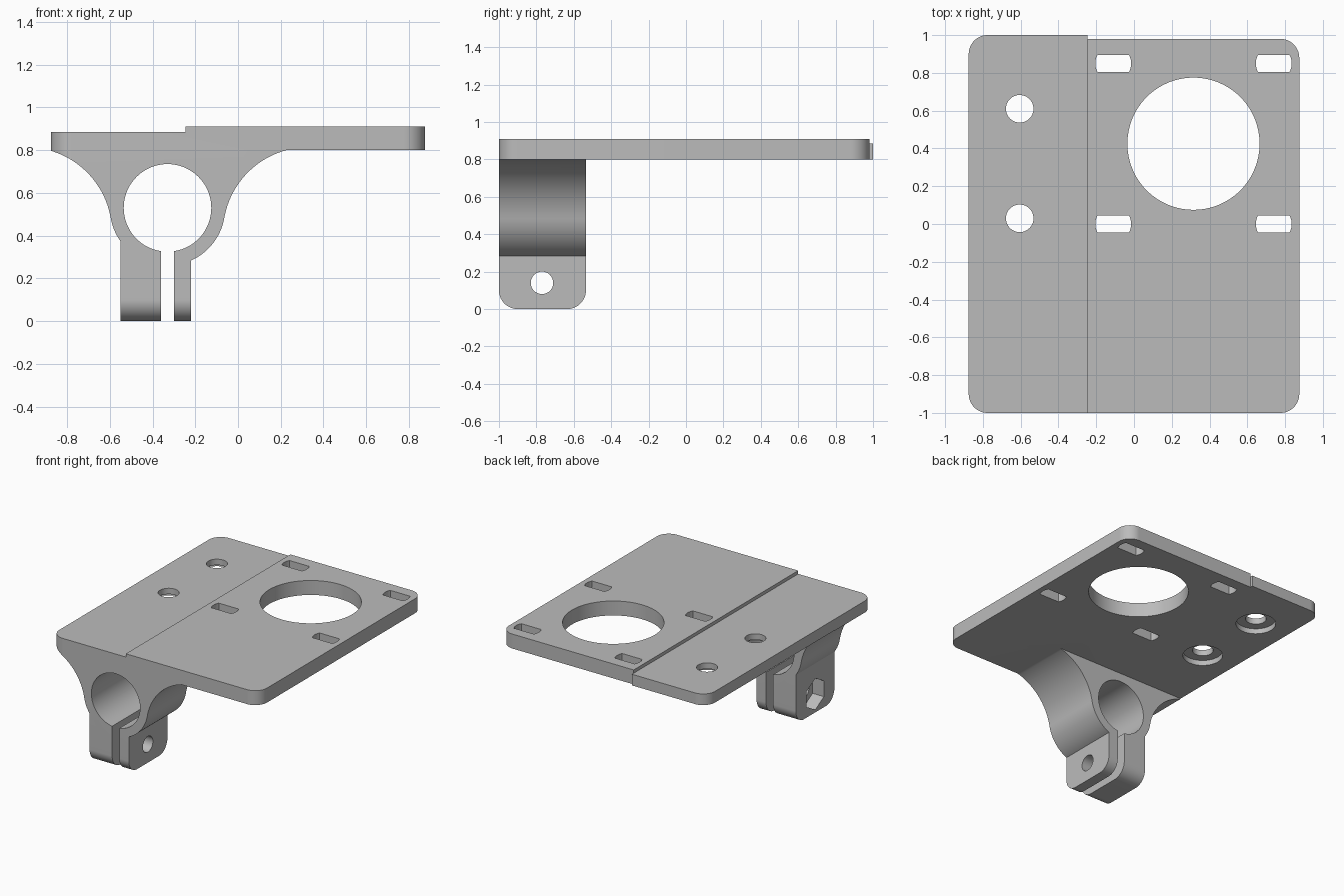
import bpy, bmesh
from math import cos, sin, radians, sqrt, asin

if "Cube" in bpy.data.objects:
    bpy.data.objects.remove(bpy.data.objects["Cube"])

grey = bpy.data.materials.new("plain_grey")
grey.use_nodes = True
GREY = (0.5, 0.5, 0.5, 1)
grey.diffuse_color = GREY
grey.node_tree.nodes["Principled BSDF"].inputs["Base Color"].default_value = GREY


def arc(cx, cy, r, a0, a1, n=24):
    return [(cx + r * cos(radians(a0 + (a1 - a0) * i / n)),
             cy + r * sin(radians(a0 + (a1 - a0) * i / n))) for i in range(n + 1)]


def circle(cx, cy, r, n=72, turn=0):
    return arc(cx, cy, r, turn, turn + 360, n)[:-1]


def box(x0, x1, y0, y1):
    return [(x0, y0), (x1, y0), (x1, y1), (x0, y1)]


def prism(name, outline, axis, lo, hi):
    """Extrude a 2D outline along an axis."""
    place = {"x": lambda a, b, h: (h, a, b),
             "y": lambda a, b, h: (a, h, b),
             "z": lambda a, b, h: (a, b, h)}[axis]
    bm = bmesh.new()
    rings = [[bm.verts.new(place(a, b, h)) for a, b in outline] for h in (lo, hi)]
    bm.faces.new(rings[0])
    bm.faces.new(rings[1])
    n = len(outline)
    for i in range(n):
        j = (i + 1) % n
        bm.faces.new((rings[0][i], rings[0][j], rings[1][j], rings[1][i]))
    bmesh.ops.recalc_face_normals(bm, faces=bm.faces)
    mesh = bpy.data.meshes.new(name)
    bm.to_mesh(mesh)
    bm.free()
    mesh.materials.append(grey)
    obj = bpy.data.objects.new(name, mesh)
    bpy.context.collection.objects.link(obj)
    return obj


def combine(target, tool, operation):
    """Apply a boolean and discard the tool."""
    bpy.context.view_layer.objects.active = target
    mod = target.modifiers.new("shape", "BOOLEAN")
    mod.operation, mod.solver, mod.object = operation, "EXACT", tool
    bpy.ops.object.modifier_apply(modifier=mod.name)
    bpy.data.objects.remove(tool)


# Clamp measurements
CX, CZ, OUTER, BORE = -0.33, 0.53, 0.27, 0.205
FILLET, TILT = 0.4, 10
fx = (FILLET + OUTER) * cos(radians(TILT))
fz = CZ - (FILLET + OUTER) * sin(radians(TILT))
top_angle = 180 - asin((0.8 - fz) / FILLET) * 180 / 3.14159265


def flank(side, leg_x):
    """One side of the clamp, from the plate down to the foot of the leg."""
    curve = arc(fx, fz, FILLET, top_angle, 180 - TILT)
    leg = abs(leg_x - CX)
    end = -asin(sqrt(OUTER ** 2 - leg ** 2) / OUTER) * 180 / 3.14159265
    curve += arc(0, CZ, OUTER, -TILT / 2 + TILT / 2 - TILT, end)[0:]
    curve = [(curve[0][0], 0.84)] + curve + [(leg, 0)]
    return [(CX + side * x, z) for x, z in curve]


# Clamp body with rounded feet, bore, slit, bolt hole and nut pocket
clamp = prism("clamp", flank(-1, -0.55) + flank(1, -0.22)[::-1], "y", -1.05, -0.45)
feet = arc(-0.9, 0.1, 0.1, 180, 270) + arc(-0.635, 0.1, 0.1, 270, 360)
combine(clamp, prism("feet", feet + [(-0.535, 1), (-1, 1)], "x", -2, 2), "INTERSECT")
for cutter in (
    prism("bore", circle(CX, CZ, BORE), "y", -2, 0),
    prism("slit", box(-0.36, -0.30, -0.2, CZ), "y", -2, 0),
    prism("bolt_hole", circle(-0.77, 0.14, 0.06, 40), "x", -1, 0),
    prism("nut_pocket", circle(-0.77, 0.14, 0.12, 6, 30), "x", -1, -0.455),
):
    combine(clamp, cutter, "DIFFERENCE")

# Stepped plate, joined with the clamp and trimmed to the rounded outline
STEP = -0.245
section = [(-0.95, 0.8), (0.95, 0.8), (0.95, 0.91), (STEP, 0.91), (STEP, 0.885), (-0.95, 0.885)]
bracket = prism("mounting_bracket", section, "y", -1.1, 1.1)
combine(bracket, clamp, "UNION")
R = 0.1
outline = (arc(-0.875 + R, -1 + R, R, 180, 270) + arc(0.875 - R, -1 + R, R, 270, 360)
           + arc(0.875 - R, 0.98 - R, R, 0, 90) + [(STEP, 0.98), (STEP, 1)]
           + arc(-0.875 + R, 1 - R, R, 90, 180))
combine(bracket, prism("outline", outline, "z", -1, 2), "INTERSECT")

# Large round opening
combine(bracket, prism("opening", circle(0.315, 0.425, 0.35, 96), "z", 0.7, 1), "DIFFERENCE")

# Four short slots with bowed ends
bow = asin(0.045 / 0.095) * 180 / 3.14159265
for x in (-0.11, 0.74):
    for y in (0.0, 0.85):
        slot = arc(x, y, 0.095, -bow, bow, 8) + arc(x, y, 0.095, 180 - bow, 180 + bow, 8)
        combine(bracket, prism("slot", slot, "z", 0.7, 1), "DIFFERENCE")

# Two screw holes, counterbored from below
for y in (0.03, 0.61):
    combine(bracket, prism("screw_hole", circle(-0.605, y, 0.073, 48), "z", 0.7, 1), "DIFFERENCE")
    combine(bracket, prism("counterbore", circle(-0.605, y, 0.14, 48), "z", 0.7, 0.84), "DIFFERENCE")

bpy.ops.object.select_all(action="DESELECT")
bracket.select_set(True)
bpy.context.view_layer.objects.active = bracket
bpy.ops.object.shade_smooth_by_angle(angle=radians(30))
